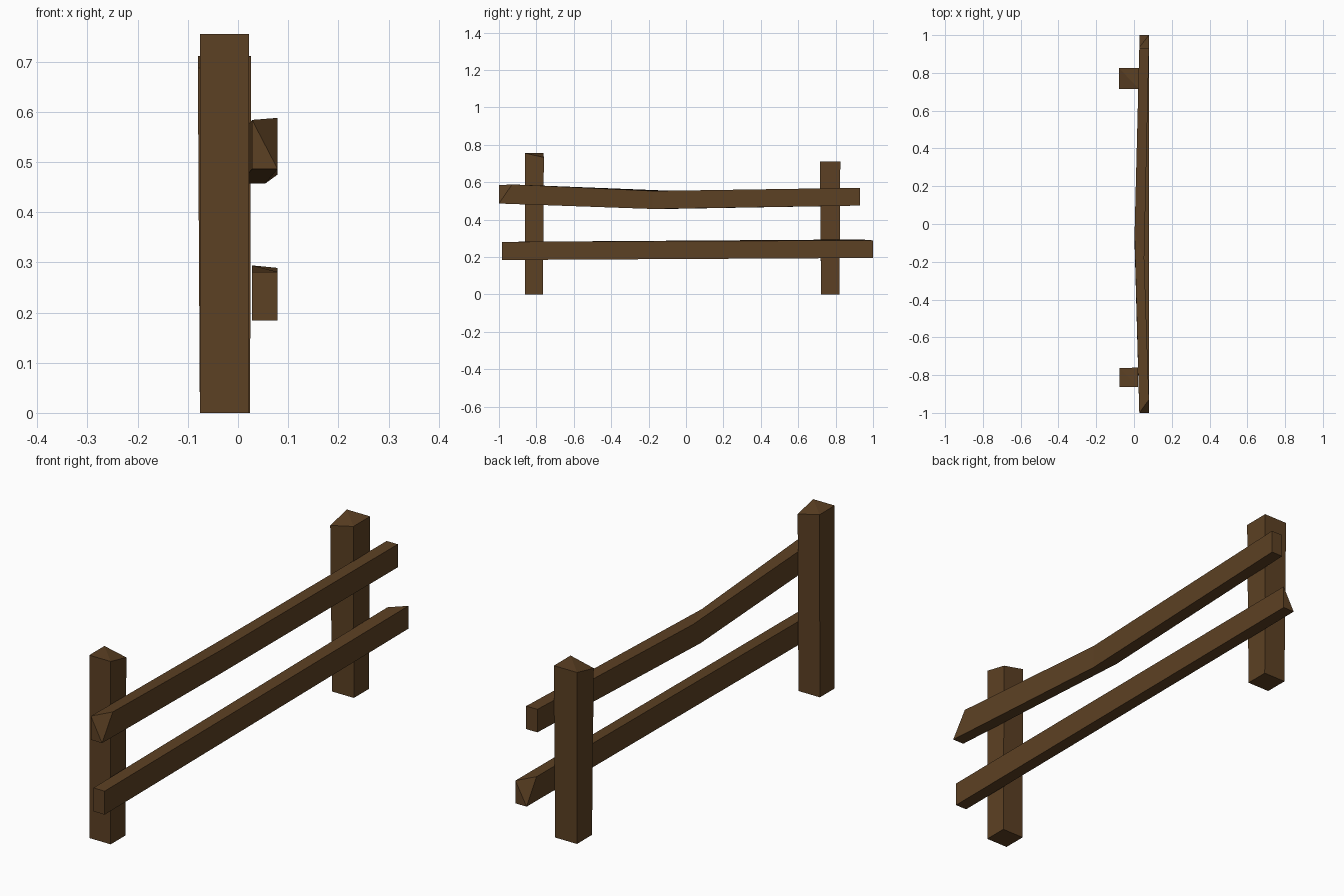
import bpy
import bmesh
from mathutils import Vector

cube = bpy.data.objects.get("Cube")
if cube:
    bpy.data.objects.remove(cube, do_unlink=True)

# Single brown wood colour
wood = bpy.data.materials.new("brown wood")
wood.use_nodes = True
colour = (0.108, 0.052, 0.017, 1)
wood.diffuse_color = colour
wood.node_tree.nodes["Principled BSDF"].inputs["Base Color"].default_value = colour


def timber(name, sections, cut_start=None, cut_end=None):
    """Loft four-cornered sections; a cut (corner, offset) chips one end corner."""
    bm = bmesh.new()
    rings = [[bm.verts.new(p) for p in s] for s in sections]
    for a, b in zip(rings, rings[1:]):
        for i in range(4):
            j = (i + 1) % 4
            bm.faces.new((a[i], a[j], b[j], b[i]))
    for ring, cut in ((rings[0], cut_start), (rings[-1], cut_end)):
        if cut is None:
            bm.faces.new(ring)
            continue
        k, offset = cut
        v = ring[k:] + ring[:k]
        v[0].co += Vector(offset)
        bm.faces.new((v[3], v[0], v[1]))
        bm.faces.new((v[1], v[2], v[3]))
    bmesh.ops.recalc_face_normals(bm, faces=bm.faces)
    mesh = bpy.data.meshes.new(name)
    bm.to_mesh(mesh)
    bm.free()
    mesh.materials.append(wood)
    obj = bpy.data.objects.new(name, mesh)
    bpy.context.collection.objects.link(obj)


def level(x0, x1, y0, y1, z):
    """Horizontal section of a post."""
    return [(x0, y0, z), (x1, y0, z), (x1, y1, z), (x0, y1, z)]


def slice_at(y, x0, x1, z0, z1, skew=(0, 0, 0, 0)):
    """Upright section of a rail, with optional skew along its length."""
    corners = ((x0, z0), (x1, z0), (x1, z1), (x0, z1))
    return [(x, y + s, z) for (x, z), s in zip(corners, skew)]


# Posts, each with one chipped top corner
timber("front_post",
       [level(-0.076, 0.022, -0.862, -0.765, 0),
        level(-0.076, 0.022, -0.862, -0.763, 0.755)],
       cut_end=(2, (0, 0.003, -0.022)))
timber("back_post",
       [level(-0.076, 0.024, 0.722, 0.82, 0),
        level(-0.08, 0.026, 0.716, 0.825, 0.711)],
       cut_end=(0, (0, 0, -0.024)))

# Sagging upper rail
timber("upper_rail",
       [slice_at(-1, 0.028, 0.079, 0.486, 0.584),
        slice_at(-0.1, 0.003, 0.054, 0.457, 0.553, (0, -0.08, -0.08, 0.05)),
        slice_at(0.93, 0.028, 0.079, 0.475, 0.57)],
       cut_start=(2, (0, 0.07, 0.004)))

# Straight lower rail
timber("lower_rail",
       [slice_at(-0.983, 0.028, 0.079, 0.184, 0.281),
        slice_at(1, 0.028, 0.079, 0.195, 0.289)],
       cut_end=(3, (0, -0.065, 0.005)))
